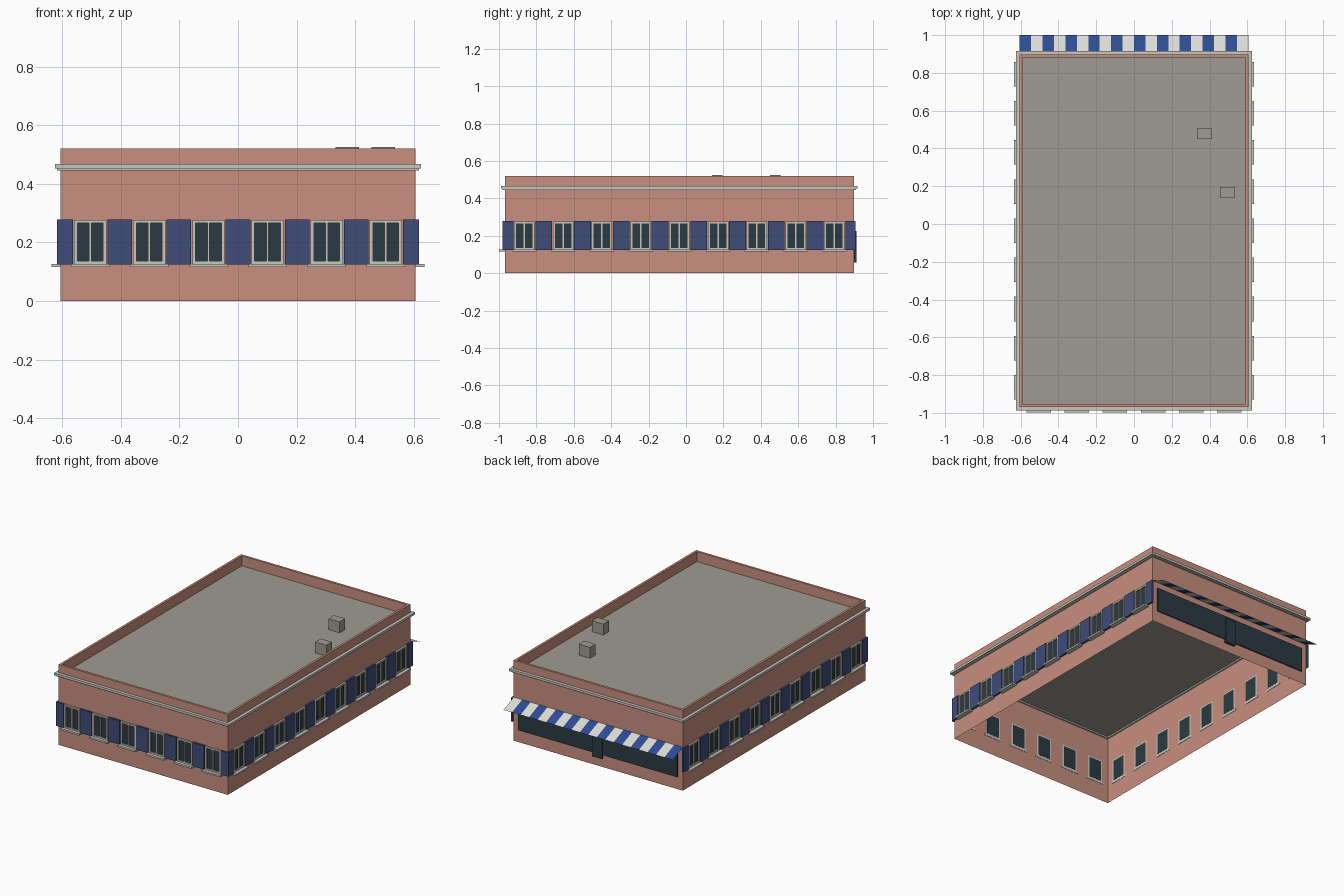
import bpy, bmesh
from mathutils import Vector

cube = bpy.data.objects.get("Cube")
if cube:
    bpy.data.objects.remove(cube, do_unlink=True)


def material(name, r, g, b):
    linear = [((c / 255 + 0.055) / 1.055) ** 2.4 for c in (r, g, b)] + [1]
    m = bpy.data.materials.new(name)
    m.use_nodes = True
    m.diffuse_color = linear
    m.node_tree.nodes["Principled BSDF"].inputs["Base Color"].default_value = linear
    return m


BRICK = material("brick_salmon", 200, 143, 127)
ROOF = material("roof_grey", 160, 156, 148)
TRIM = material("trim_stone", 202, 200, 191)
NAVY = material("shutter_navy", 62, 76, 120)
GLASS = material("dark_glass", 42, 58, 66)
BLUE = material("awning_blue", 46, 76, 148)
WHITE = material("awning_white", 220, 220, 213)

# Building footprint
X, Y0, Y1, TOP, DECK = 0.605, -0.968, 0.897, 0.52, 0.455


def finish(bm, name, *mats):
    mesh = bpy.data.meshes.new(name)
    bm.to_mesh(mesh)
    bm.free()
    for m in mats:
        mesh.materials.append(m)
    obj = bpy.data.objects.new(name, mesh)
    bpy.context.collection.objects.link(obj)
    return obj


def add_box(bm, a, b):
    a, b = Vector(a), Vector(b)
    verts = bmesh.ops.create_cube(bm, size=1)["verts"]
    for v in verts:
        v.co = Vector([(a[i] + b[i]) / 2 + v.co[i] * abs(b[i] - a[i]) for i in range(3)])


def rings(bm, profile, closed=False):
    """Sweep a profile of (outward offset, height) around the footprint."""
    loops = []
    for d, z in profile:
        x, lo, hi = X + d, Y0 - d, Y1 + d
        corners = ((-x, lo, z), (x, lo, z), (x, hi, z), (-x, hi, z))
        loops.append([bm.verts.new(c) for c in corners])
    pairs = list(zip(loops, loops[1:]))
    if closed:
        pairs.append((loops[-1], loops[0]))
    for a, b in pairs:
        for i in range(4):
            j = (i + 1) % 4
            bm.faces.new((a[i], a[j], b[j], b[i]))


# Walls with the parapet, open underneath
bm = bmesh.new()
rings(bm, [(0, 0), (0, TOP), (-0.015, TOP), (-0.015, DECK)])
finish(bm, "walls", BRICK)

# Roof deck
bm = bmesh.new()
x = X - 0.002
bm.faces.new([bm.verts.new(c) for c in ((-x, Y0 + 0.002, DECK), (x, Y0 + 0.002, DECK),
                                        (x, Y1 - 0.002, DECK), (-x, Y1 - 0.002, DECK))])
finish(bm, "roof_deck", ROOF)

# Stepped cornice band
bm = bmesh.new()
rings(bm, [(-0.01, 0.446), (0.012, 0.446), (0.012, 0.452), (0.02, 0.452),
           (0.02, 0.467), (-0.01, 0.467)], closed=True)
finish(bm, "cornice", TRIM)

# Roof vents
for i, (vx, vy) in enumerate(((0.373, 0.477), (0.495, 0.167))):
    bm = bmesh.new()
    add_box(bm, (vx - 0.04, vy - 0.028, DECK), (vx + 0.04, vy + 0.028, 0.526))
    finish(bm, f"roof_vent_{i + 1}", ROOF)


# Window walls: local (along, outward, height) mapped onto each facade
FACADES = {
    "front": (lambda u, d, z: (u - X, Y0 - d, z), 2 * X, 6),
    "left": (lambda u, d, z: (X + d, Y0 + u, z), Y1 - Y0, 9),
    "right": (lambda u, d, z: (-X - d, Y0 + u, z), Y1 - Y0, 9),
}
for side, (place, length, count) in FACADES.items():
    frames, panes, sills, shutters = (bmesh.new() for _ in range(4))

    def block(bm, u0, u1, d0, d1, z0, z1):
        add_box(bm, place(u0, d0, z0), place(u1, d1, z1))

    pitch = length / count
    for i in range(count):
        c = (i + 0.5) * pitch
        # Frame posts, centre bar and rails
        for u0, u1 in ((-0.055, -0.044), (-0.004, 0.004), (0.044, 0.055)):
            block(frames, c + u0, c + u1, -0.002, 0.011, 0.125, 0.276)
        for z0, z1 in ((0.125, 0.136), (0.266, 0.276)):
            block(frames, c - 0.055, c + 0.055, -0.002, 0.0108, z0, z1)
        block(panes, c - 0.046, c + 0.046, -0.003, 0.004, 0.134, 0.268)
        block(sills, c - 0.065, c + 0.065, -0.002, 0.031, 0.116, 0.127)
    # Shutter panels between windows, wrapping the corners
    for i in range(count + 1):
        half = pitch / 2 - 0.059
        u0 = -0.01 if i == 0 else i * pitch - half
        u1 = length + 0.01 if i == count else i * pitch + half
        block(shutters, u0, u1, 0.001, 0.013, 0.125, 0.279)
    finish(frames, f"{side}_window_frames", TRIM)
    finish(panes, f"{side}_window_panes", GLASS)
    finish(sills, f"{side}_window_sills", TRIM)
    finish(shutters, f"{side}_shutters", NAVY)

# Shopfront glazing and central door on the back
bm = bmesh.new()
add_box(bm, (-0.57, Y1 - 0.002, 0.08), (0.57, Y1 + 0.007, 0.24))
finish(bm, "shopfront_glazing", GLASS)
bm = bmesh.new()
add_box(bm, (-0.036, Y1 - 0.002, 0.057), (0.036, Y1 + 0.014, 0.225))
finish(bm, "shopfront_door", GLASS)

# Striped awning sheet
bm = bmesh.new()
STRIPES = 20
columns = []
for i in range(STRIPES + 1):
    x = -X + 2 * X * i / STRIPES
    columns.append((bm.verts.new((x, 1.0, 0.238)), bm.verts.new((x, Y1, 0.281))))
for i, (a, b) in enumerate(zip(columns, columns[1:])):
    face = bm.faces.new((a[0], b[0], b[1], a[1]))
    face.material_index = i % 2
bmesh.ops.recalc_face_normals(bm, faces=bm.faces)
for f in bm.faces:
    if f.normal.z < 0:
        f.normal_flip()
finish(bm, "awning", BLUE, WHITE)
